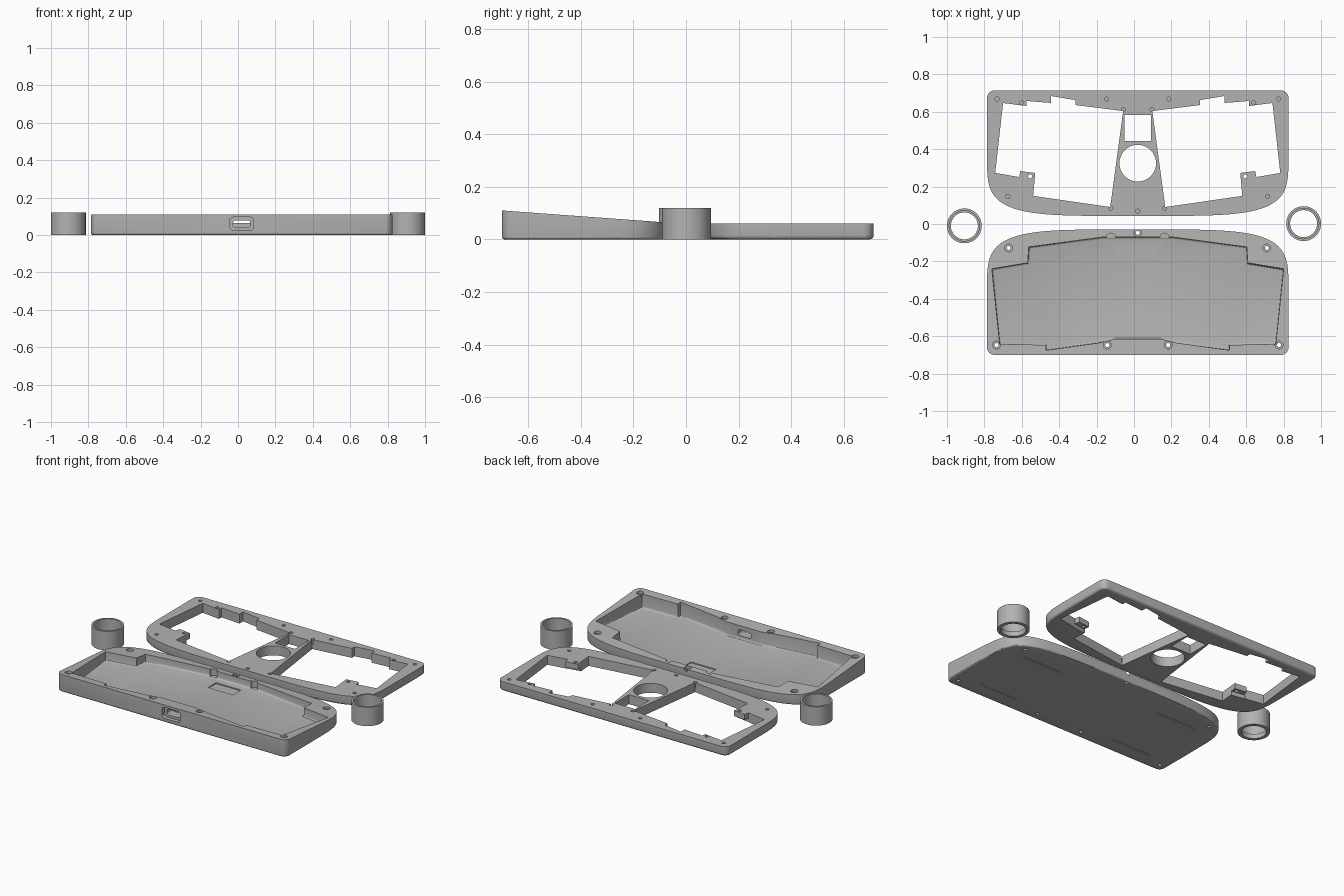
import bpy, bmesh
from math import sin, cos, pi, radians
from mathutils import Matrix

cube = bpy.data.objects.get("Cube")
if cube:
    bpy.data.objects.remove(cube, do_unlink=True)

CX = 0.02          # shared centre line of both shells
grey = bpy.data.materials.new("plain grey")
grey.use_nodes = True
grey.diffuse_color = (0.45, 0.45, 0.45, 1)
grey.node_tree.nodes["Principled BSDF"].inputs["Base Color"].default_value = grey.diffuse_color


def select(obj):
    bpy.ops.object.select_all(action='DESELECT')
    obj.select_set(True)
    bpy.context.view_layer.objects.active = obj


def prism(name, points, z0, z1, bevel=0, segments=3):
    """Extrude an outline from z0 to z1, rounding the lower rim by bevel."""
    bm = bmesh.new()
    low = [bm.verts.new((x, y, z0)) for x, y in points]
    high = [bm.verts.new((x, y, z1)) for x, y in points]
    base = bm.faces.new(low)
    bm.faces.new(high)
    for i in range(len(points)):
        j = (i + 1) % len(points)
        bm.faces.new((low[i], low[j], high[j], high[i]))
    bmesh.ops.recalc_face_normals(bm, faces=bm.faces)
    if bevel:
        bmesh.ops.bevel(bm, geom=list(base.edges), offset=bevel, segments=segments,
                        profile=0.5, affect='EDGES', clamp_overlap=True)
    mesh = bpy.data.meshes.new(name)
    bm.to_mesh(mesh)
    bm.free()
    mesh.materials.append(grey)
    obj = bpy.data.objects.new(name, mesh)
    bpy.context.collection.objects.link(obj)
    return obj


def circle(x, y, r, n=24):
    return [(x + r * cos(2 * pi * i / n), y + r * sin(2 * pi * i / n)) for i in range(n)]


def rounded(x0, y0, x1, y1, r):
    pts = []
    for k, (x, y) in enumerate(((x1 - r, y1 - r), (x0 + r, y1 - r),
                                (x0 + r, y0 + r), (x1 - r, y0 + r))):
        pts += [(x + r * cos(a), y + r * sin(a))
                for a in (pi / 2 * (k + i / 4) for i in range(5))]
    return pts


def shifted(points, side=1):
    return [(CX + side * x, y) for x, y in points]


def cut(obj, cutter):
    cutter.hide_render = True
    mod = obj.modifiers.new("cut", 'BOOLEAN')
    mod.operation = 'DIFFERENCE'
    mod.solver = 'EXACT'
    mod.object = cutter
    select(obj)
    bpy.ops.object.modifier_apply(modifier=mod.name)
    bpy.data.objects.remove(cutter, do_unlink=True)


def finish(obj):
    select(obj)
    bpy.ops.object.shade_smooth_by_angle(angle=radians(30))


def shell_outline():
    """Half-width 0.806; tight corners at +y, broad sweeping corners at -y."""
    w, r, top, mid, drop = 0.806, 0.04, 0.714, 0.40, 0.357
    n = 2 / 4.5
    right = [(w - r + r * cos(a), top - r + r * sin(a))
             for a in (pi / 2 * (1 - i / 6) for i in range(7))]
    right += [(w * cos(a) ** n, mid - drop * sin(a) ** n)
              for a in (pi / 2 * (i / 28) ** 1.5 for i in range(28))]
    right.append((0, mid - drop))
    return right + [(-x, y) for x, y in reversed(right[:-1])]


# Upper shell, lying face down
plate = prism("top_frame", shifted(shell_outline()), 0, 0.06, 0.015)
opening = [(.078, .604), (.334, .636), (.334, .663), (.463, .684), (.463, .647),
           (.596, .658), (.596, .631), (.72, .647), (.762, .273), (.634, .251),
           (.628, .283), (.548, .273), (.559, .15), (.147, .091)]
tab_relief = [(.65, .30), (.54, .30), (.552, .235), (.64, .25)]
for side in (1, -1):
    cut(plate, prism("opening_cutter", shifted(opening, side), -0.1, 0.2))
    cut(plate, prism("tab_cutter", shifted(tab_relief, side), -0.1, 0.025))
cut(plate, prism("window_cutter", shifted([(-.07, .443), (.07, .443), (.07, .583), (-.07, .583)]), -0.1, 0.2))
cut(plate, prism("dial_cutter", circle(CX, .325, .098, 64), -0.1, 0.2))

# Blind screw holes in the upper shell
for x, y in ((.753, .668), (.166, .668), (.62, .648), (.575, .255),
             (.694, .148), (.076, .612), (.144, .085)):
    for side in (1, -1):
        cut(plate, prism("hole_cutter", circle(CX + side * x, y, .011, 16), 0.025, 0.2))
cut(plate, prism("hole_cutter", circle(CX, .069, .011, 16), 0.025, 0.2))
finish(plate)

# Lower tray with a rim that slopes down towards the back
tray = prism("bottom_tray", shifted([(x, .014 - y) for x, y in shell_outline()]), 0, 0.1, 0.01)
for v in tray.data.vertices:
    if v.co.z > 0.09:
        v.co.z = 0.11 - 0.073 * (v.co.y + 0.7)

# Tray cavity, its cable bumps and the shallow floor recess
half = [(.12, -.615), (.21, -.636), (.49, -.675), (.49, -.647), (.738, -.642),
        (.78, -.24), (.588, -.208), (.583, -.123), (.187, -.07)]
cavity = half + [(-x, y) for x, y in reversed(half)]
cut(tray, prism("cavity_cutter", shifted(cavity), 0.018, 0.3, 0.012))
for side in (1, -1):
    cut(tray, prism("bump_cutter", circle(CX + side * .143, -.073, .024), 0.021, 0.3))
cut(tray, prism("floor_cutter", [(-.07, -.2), (.105, -.2), (.105, -.12), (-.07, -.12)], 0.012, 0.05))

# Port in the front wall: outer recess, then a slot into the cavity
for outline, depth in ((rounded(-.043, .025, .083, .095, .018), 0.675),
                       (rounded(-.026, .04, .066, .077, .012), 0.58)):
    port = prism("port_cutter", outline, depth, 0.8)
    port.data.transform(Matrix.Rotation(pi / 2, 4, 'X'))
    cut(tray, port)

# Counterbored screw holes through the tray rim
for x, y in ((.755, -.647), (.163, -.647), (.69, -.128), (0, -.047)):
    rim = 0.11 - 0.073 * (y + 0.7)
    for side in ((1, -1) if x else (1,)):
        cut(tray, prism("bore_cutter", circle(CX + side * x, y, .021), rim - 0.015, 0.3))
        cut(tray, prism("screw_cutter", circle(CX + side * x, y, .011, 16), -0.1, 0.3))

# Thin grooves under the tray
for side in (1, -1):
    for y in (-.6, -.2):
        x = CX + side * .5
        cut(tray, prism("groove_cutter", [(x - .14, y), (x + .14, y), (x + .14, y + .006), (x - .14, y + .006)], -0.1, 0.006))
finish(tray)

# Two loose collars: thin wall with a narrower lip at the foot
for name, x, y in (("right_collar", -.907, -.01), ("left_collar", .907, .002)):
    collar = prism(name, circle(x, y, .093, 64), 0, 0.12)
    cut(collar, prism("lip_cutter", circle(x, y, .072, 64), -0.1, 0.3))
    cut(collar, prism("bore_cutter", circle(x, y, .081, 64), 0.03, 0.3))
    finish(collar)
